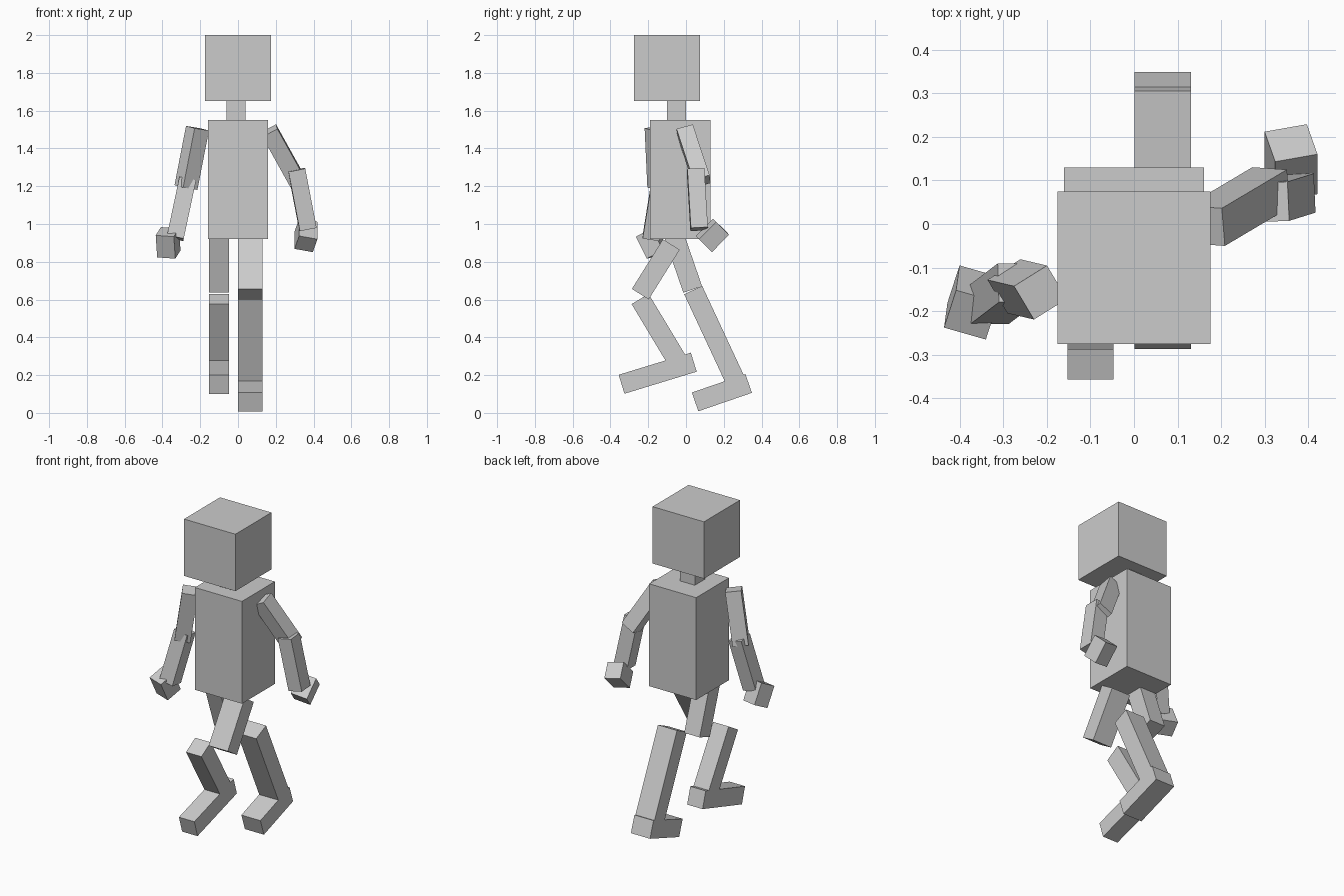
import bpy
from math import radians

default_cube = bpy.data.objects.get("Cube")
if default_cube:
    bpy.data.objects.remove(default_cube, do_unlink=True)

# Single plain grey for the whole figure
shade = 0.6
grey = bpy.data.materials.new("light_grey")
grey.use_nodes = True
grey.diffuse_color = (shade, shade, shade, 1)
shader = grey.node_tree.nodes["Principled BSDF"]
shader.inputs["Base Color"].default_value = grey.diffuse_color


def block(name, width, depth, height, location, turn=(0, 0, 0)):
    """Box turned about its own centre; turn is in degrees."""
    bpy.ops.mesh.primitive_cube_add(size=1, location=location)
    part = bpy.context.object
    part.name = part.data.name = name
    part.scale = (width, depth, height)
    part.rotation_euler = [radians(angle) for angle in turn]
    part.data.materials.append(grey)


# Head, neck and torso
head_size, torso_width = 0.35, 0.32
torso_bottom, torso_top = 0.92, 1.55
head_bottom = 2 - head_size
block("head", head_size, head_size, head_size,
      location=(0, -0.1, head_bottom + head_size / 2))
block("neck", 0.1, 0.1, head_bottom - torso_top,
      location=(-0.01, -0.05, (head_bottom + torso_top) / 2))
block("torso", torso_width, torso_width, torso_top - torso_bottom,
      location=(0, -0.03, (torso_bottom + torso_top) / 2))


def leg(side, x, width, thigh, shin, foot):
    """Three blocks in one side plane; negative swing leans forward."""
    parts = {"thigh": thigh, "shin": shin, "foot": foot}
    for part_name, (y, z, length, swing) in parts.items():
        block(f"{side}_{part_name}", width, 0.105, length,
              location=(x, y, z), turn=(swing, 0, 0))


# Striding legs: each part is y, z, length, swing
leg("left", x=0.066, width=0.13,
    thigh=(-0.16, 0.76, 0.31, -32),
    shin=(0.15, 0.41, 0.53, 25),
    foot=(0.19, 0.107, 0.3, -71))
leg("right", x=-0.1, width=0.105,
    thigh=(-0.015, 0.8, 0.31, 19),
    shin=(-0.145, 0.44, 0.38, 31),
    foot=(-0.15, 0.21, 0.4, -73))


def arm(side, upper_arm, forearm, hand):
    """Two long blocks and a hand, each given as centre and turn."""
    arm_width, arm_length = 0.09, 0.32
    for part_name, (location, turn) in {"upper_arm": upper_arm, "forearm": forearm}.items():
        block(f"{side}_{part_name}", arm_width, arm_width, arm_length, location, turn)
    location, turn = hand
    block(f"{side}_hand", 0.1, 0.1, 0.13, location, turn)


# Swinging arms
arm("left",
    upper_arm=((0.24, 0.04, 1.36), (18, -28, -4)),
    forearm=((0.34, 0.06, 1.13), (3, -11, 2)),
    hand=((0.36, 0.14, 0.94), (-44, 10, 10)))
arm("right",
    upper_arm=((-0.245, -0.15, 1.35), (8, 8, 32)),
    forearm=((-0.3, -0.16, 1.08), (-9, 12, 0)),
    hand=((-0.37, -0.18, 0.9), (26, 4, -16)))
